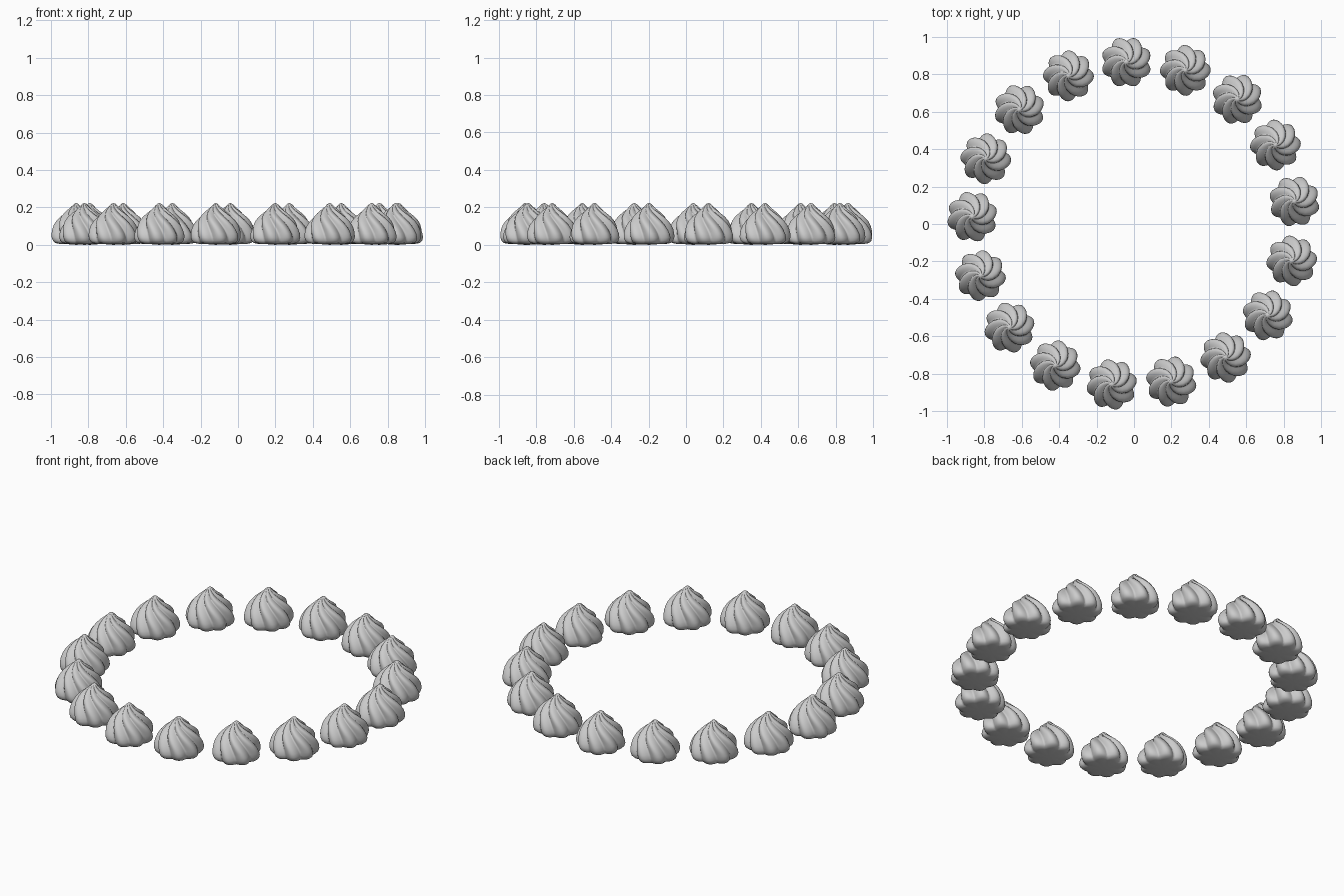
import bpy, bmesh, math

if "Cube" in bpy.data.objects:
    bpy.data.objects.remove(bpy.data.objects["Cube"])

COUNT, RING_R, LOBES = 17, 0.866, 8
SEG = 96
# (radius of ridge, height, groove depth fraction, twist in degrees)
PROFILE = [(0.05, 0.004, .10, 0), (0.09, 0.005, .12, 0), (0.117, 0.010, .15, 0),
           (0.130, 0.022, .17, 0), (0.136, 0.040, .18, -2), (0.135, 0.060, .19, -5),
           (0.130, 0.082, .20, -10), (0.121, 0.105, .21, -17), (0.107, 0.128, .22, -26),
           (0.088, 0.150, .23, -37), (0.066, 0.170, .24, -50), (0.046, 0.187, .25, -63),
           (0.030, 0.201, .24, -76), (0.019, 0.212, .2, -86), (0.010, 0.220, .1, -92)]


def dollop_mesh():
    # fluted, twisted body lofted through the profile
    bm = bmesh.new()
    rings = []
    for r, z, depth, twist in PROFILE:
        ring = []
        for i in range(SEG):
            a = 2 * math.pi * i / SEG
            lobe = abs(math.sin(LOBES * a / 2)) ** 1.2
            rr = r * (1 - depth * (1 - lobe))
            b = a + math.radians(twist)
            ring.append(bm.verts.new((rr * math.cos(b), rr * math.sin(b), z)))
        rings.append(ring)
    for lo, hi in zip(rings, rings[1:]):
        for i in range(SEG):
            j = (i + 1) % SEG
            bm.faces.new((lo[i], lo[j], hi[j], hi[i]))
    # underside and tip
    for ring, z, flip in ((rings[0], 0.0, True), (rings[-1], 0.224, False)):
        c = bm.verts.new((0, 0, z))
        for i in range(SEG):
            j = (i + 1) % SEG
            bm.faces.new((ring[j], ring[i], c) if flip else (ring[i], ring[j], c))
    for f in bm.faces:
        f.smooth = True
    me = bpy.data.meshes.new("cream_dollop")
    bm.to_mesh(me)
    bm.free()
    return me


# ring of dollops, each turned with its place on the ring
mesh = dollop_mesh()
for k in range(COUNT):
    a = math.radians(8.0) + 2 * math.pi * k / COUNT
    ob = bpy.data.objects.new(f"cream_dollop_{k + 1}", mesh)
    ob.location = (RING_R * math.cos(a), RING_R * math.sin(a), 0)
    ob.rotation_euler.z = a
    bpy.context.collection.objects.link(ob)
